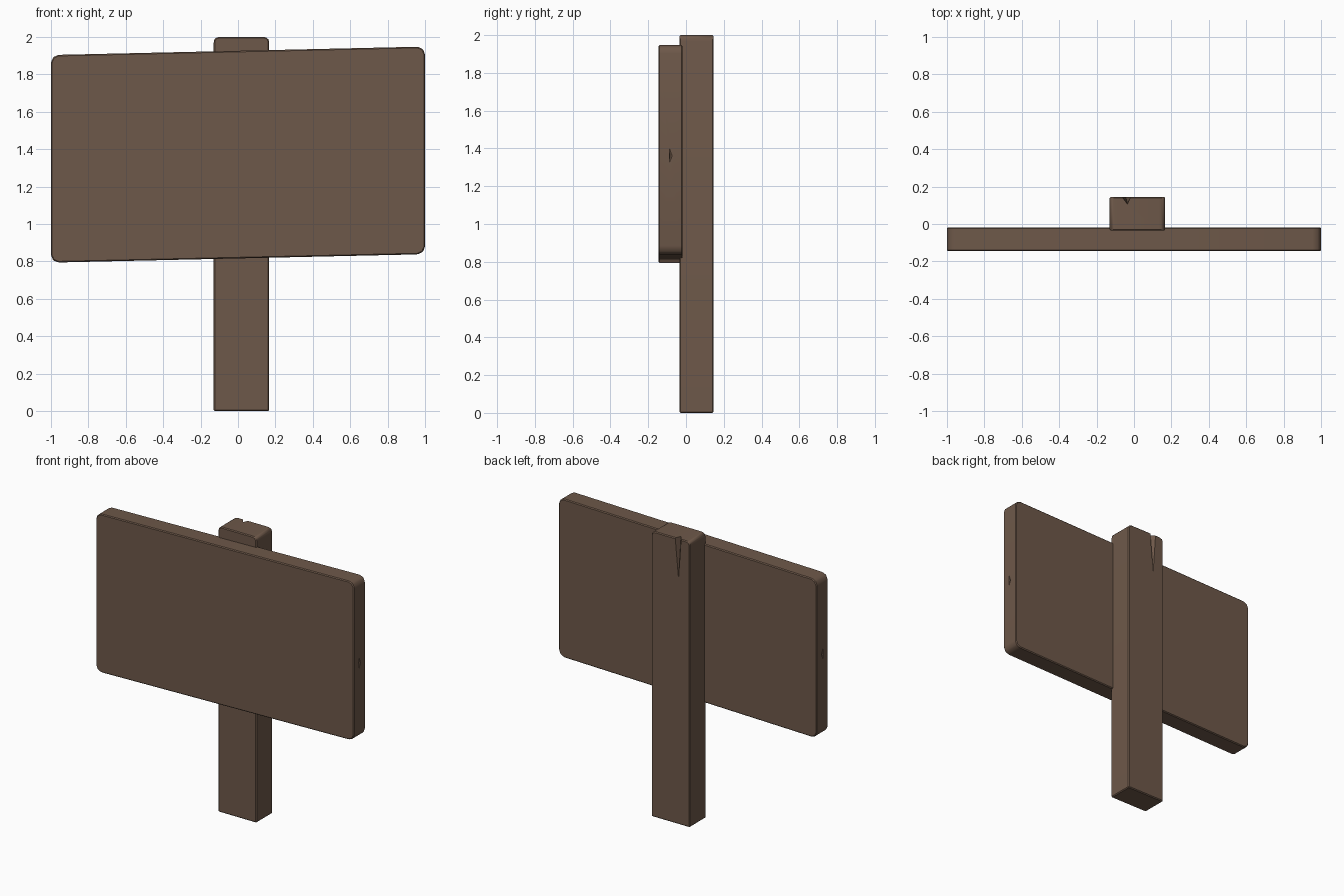
import bpy, bmesh

if "Cube" in bpy.data.objects:
    bpy.data.objects.remove(bpy.data.objects["Cube"])

wood = bpy.data.materials.new("brown_wood")
wood.diffuse_color = (0.155, 0.098, 0.067, 1)
wood.use_nodes = True
wood.node_tree.nodes["Principled BSDF"].inputs["Base Color"].default_value = wood.diffuse_color


def add_object(name, bm):
    bmesh.ops.recalc_face_normals(bm, faces=bm.faces)
    mesh = bpy.data.meshes.new(name)
    bm.to_mesh(mesh)
    bm.free()
    obj = bpy.data.objects.new(name, mesh)
    bpy.context.collection.objects.link(obj)
    return obj


def plank(name, outline, y0, y1, edge=0.006):
    """Extrude a front (x, z) outline from y0 to y1 and soften its edges."""
    bm = bmesh.new()
    face = bm.faces.new([bm.verts.new((x, y0, z)) for x, z in outline])
    ext = bmesh.ops.extrude_face_region(bm, geom=[face])["geom"]
    moved = [v for v in ext if isinstance(v, bmesh.types.BMVert)]
    bmesh.ops.translate(bm, verts=moved, vec=(0, y1 - y0, 0))
    bmesh.ops.recalc_face_normals(bm, faces=bm.faces)
    bmesh.ops.bevel(bm, geom=bm.edges[:], offset=edge, segments=1,
                    affect='EDGES', profile=0.5)
    obj = add_object(name, bm)
    obj.data.materials.append(wood)
    return obj


def cut(target, name, points):
    """Cut a hull-shaped split or chip out of the target."""
    bm = bmesh.new()
    for p in points:
        bm.verts.new(p)
    bmesh.ops.convex_hull(bm, input=bm.verts)
    cutter = add_object(name, bm)
    cutter.hide_render = True
    mod = target.modifiers.new(name, 'BOOLEAN')
    mod.operation = 'DIFFERENCE'
    mod.solver = 'EXACT'
    mod.object = cutter
    bpy.context.view_layer.objects.active = target
    bpy.ops.object.modifier_apply(modifier=name)
    bpy.data.objects.remove(cutter)


# Post with clipped top corners
post = plank("post", [(-0.13, 0), (0.167, 0), (0.167, 1.975), (0.160, 1.993),
                      (0.140, 2), (-0.103, 2), (-0.123, 1.993), (-0.13, 1.975)],
             -0.035, 0.145)

# Split running down the back of the post from its top
cut(post, "post_split", [(-0.075, 0.16, 2.01), (-0.010, 0.16, 2.01),
                         (-0.035, 0.105, 2.01), (-0.045, 0.15, 1.68)])

# Board: rounded corners, slightly sheared so the right side sits higher
flat = []
for sx, sz in ((-1, -1), (1, -1), (1, 1), (-1, 1)):
    corner = [(0, 0.04), (0.012, 0.012), (0.04, 0)]
    if sx * sz < 0:
        corner.reverse()
    flat += [(sx * (1 - a), sz * (0.555 - b)) for a, b in corner]
board = plank("sign_board", [(x, 1.371 + z + 0.0225 * x) for x, z in flat],
              -0.145, -0.018)

# Small chips in both board ends
for s in (-1, 1):
    cut(board, "end_chip", [(s * 1.01, -0.09, 1.30), (s * 1.01, -0.09, 1.43),
                            (s * 1.01, -0.065, 1.36), (s * 0.985, -0.085, 1.36)])

# Soft shading on the worn edges
for obj in (post, board):
    bpy.ops.object.select_all(action='DESELECT')
    obj.select_set(True)
    bpy.context.view_layer.objects.active = obj
    bpy.ops.object.shade_smooth_by_angle(angle=0.6)
